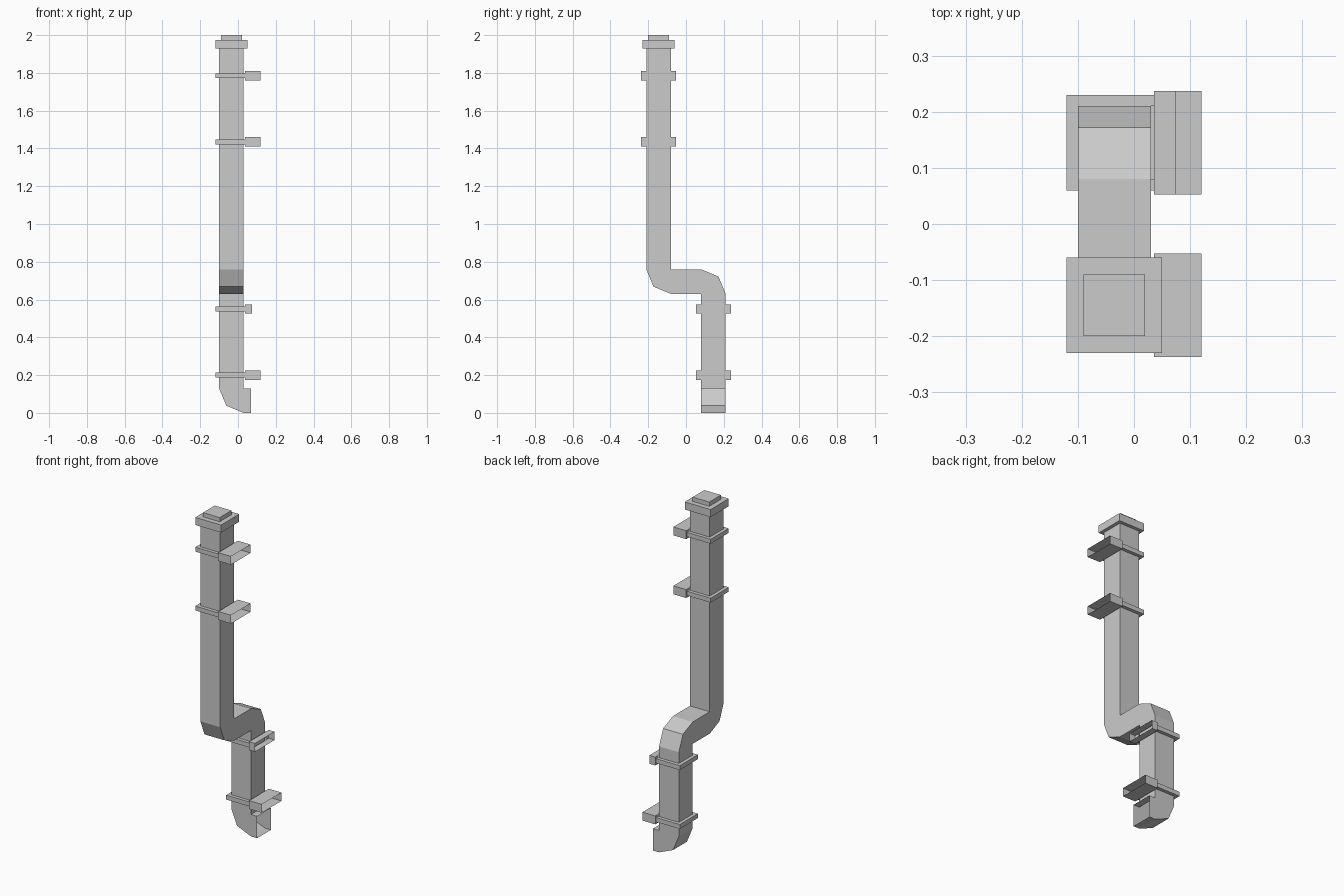
import bpy, bmesh
from math import sin, cos, radians

if "Cube" in bpy.data.objects:
    bpy.data.objects.remove(bpy.data.objects["Cube"])

W = 0.13            # pipe width
X0, X1 = -0.10, 0.03
YC = 0.145          # pipe centre offset, front (-) and back (+)


def finish(name, bm):
    bmesh.ops.recalc_face_normals(bm, faces=bm.faces)
    me = bpy.data.meshes.new(name)
    bm.to_mesh(me)
    bm.free()
    ob = bpy.data.objects.new(name, me)
    bpy.context.collection.objects.link(ob)


def prism(name, outline, place, lo, hi, open_edges=()):
    """Extrude an outline; the listed side walls are left open."""
    bm = bmesh.new()
    a = [bm.verts.new(place(u, v, lo)) for u, v in outline]
    b = [bm.verts.new(place(u, v, hi)) for u, v in outline]
    n = len(outline)
    for i in range(n):
        if i not in open_edges:
            j = (i + 1) % n
            bm.faces.new((a[i], a[j], b[j], b[i]))
    bm.faces.new(a[::-1])
    bm.faces.new(b)
    finish(name, bm)


def add_box(bm, x, y, z, skip_x=False):
    v = [bm.verts.new((i, j, k)) for i in x for j in y for k in z]
    quads = [(0, 1, 5, 4), (2, 6, 7, 3), (0, 4, 6, 2), (1, 3, 7, 5)]
    if not skip_x:
        quads += [(0, 2, 3, 1), (4, 5, 7, 6)]
    for q in quads:
        bm.faces.new([v[i] for i in q])


def arc(cu, cv, start, end):
    return [(cu + W * cos(radians(start + (end - start) * i / 2)),
             cv + W * sin(radians(start + (end - start) * i / 2))) for i in range(3)]


# Main pipe with the S-shaped double bend
outline = ([(-0.08, 1.935), (-0.21, 1.935)] + arc(-0.08, 0.76, 180, 270)
           + [(0.08, 0.63), (0.08, 0.13), (0.21, 0.13)]
           + arc(0.08, 0.63, 0, 90) + [(-0.08, 0.76)])
prism("downpipe", outline, lambda u, v, w: (w, u, v), X0, X1, (0, 6))

# Outlet elbow, open at its mouth and where it meets the pipe
elbow = arc(X1, W, 180, 270) + [(0.07, 0.0), (0.07, W), (X1, W)]
prism("outlet_elbow", elbow, lambda u, v, w: (u, w, v), 0.08, 0.21, (3, 5))

# Top collar and inlet
for name, m, z in (("top_collar", 0.02, (1.93, 1.975)), ("top_inlet", -0.01, (1.975, 2.0))):
    bm = bmesh.new()
    add_box(bm, (X0 - m, X1 + m), (-YC - W / 2 - m, -YC + W / 2 + m), z)
    finish(name, bm)

# Wall clamps: U-shaped strap and hollow standoff bracket
for n, (y, z, reach) in enumerate(((-YC, 1.785, 0.12), (-YC, 1.435, 0.12),
                                   (YC, 0.55, 0.075), (YC, 0.20, 0.12)), 1):
    zs = (z - 0.013, z + 0.013)
    bm = bmesh.new()
    add_box(bm, (-0.12, X0), (y - 0.085, y + 0.085), zs)
    for s in (-1, 1):
        add_box(bm, (X0, 0.036), sorted((y + s * W / 2, y + s * 0.085)), zs)
    finish(f"clamp_strap_{n}", bm)

    bm = bmesh.new()
    zb = (z - 0.025, z + 0.025)
    add_box(bm, (0.036, reach), (y - 0.092, y + 0.092), zb, skip_x=True)
    for s in (-1, 1):   # end flanges against the strap
        bm.faces.new([bm.verts.new((0.036, y + s * d, k)) for d, k in
                      ((0.062, zb[0]), (0.092, zb[0]), (0.092, zb[1]), (0.062, zb[1]))])
    bmesh.ops.remove_doubles(bm, verts=bm.verts, dist=1e-5)
    finish(f"clamp_bracket_{n}", bm)
